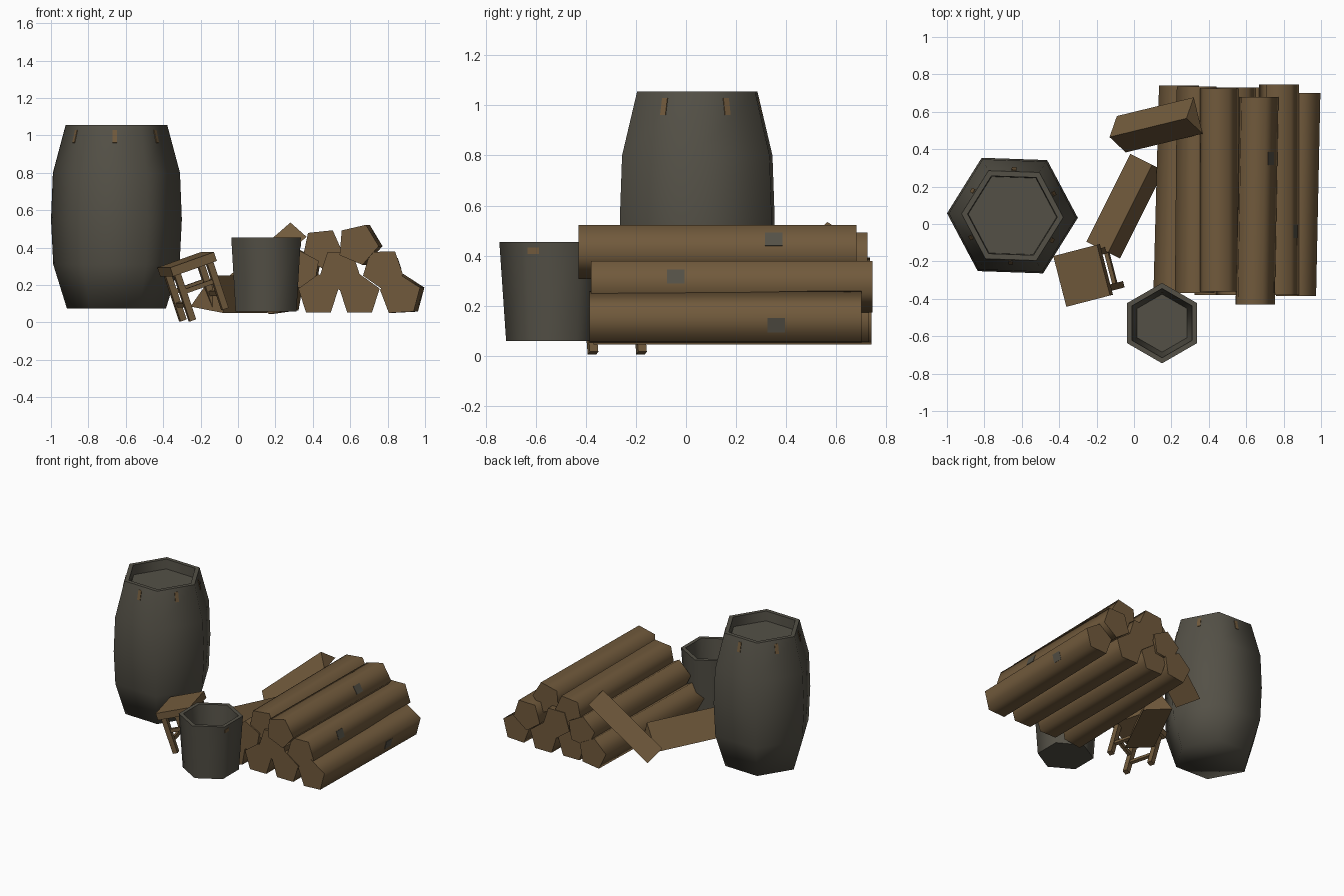
import bpy
from math import sin, cos, radians
from mathutils import Vector, Matrix

cube = bpy.data.objects.get("Cube")
if cube:
    bpy.data.objects.remove(cube)


def material(name, rgb):
    m = bpy.data.materials.new(name)
    m.use_nodes = True
    m.diffuse_color = (*rgb, 1)
    m.node_tree.nodes["Principled BSDF"].inputs["Base Color"].default_value = (*rgb, 1)
    return m


WOOD = material("brown wood", (0.165, 0.102, 0.045))
GREY = material("weathered grey", (0.088, 0.081, 0.062))


def loft(name, rings, mat, smooth=None):
    """Skin a list of equal rings and cap both ends."""
    n = len(rings[0])
    verts = [v for ring in rings for v in ring]
    faces = [(k * n + i, k * n + (i + 1) % n, (k + 1) * n + (i + 1) % n, (k + 1) * n + i)
             for k in range(len(rings) - 1) for i in range(n)]
    faces += [tuple(reversed(range(n))), tuple(range(len(verts) - n, len(verts)))]
    mesh = bpy.data.meshes.new(name)
    mesh.from_pydata(verts, [], faces)
    mesh.materials.append(mat)
    ob = bpy.data.objects.new(name, mesh)
    bpy.context.collection.objects.link(ob)
    bpy.ops.object.select_all(action="DESELECT")
    ob.select_set(True)
    bpy.context.view_layer.objects.active = ob
    bpy.ops.object.mode_set(mode="EDIT")
    bpy.ops.mesh.select_all(action="SELECT")
    bpy.ops.mesh.normals_make_consistent(inside=False)
    bpy.ops.object.mode_set(mode="OBJECT")
    if smooth:
        bpy.ops.object.shade_smooth_by_angle(angle=radians(smooth))
    return ob


def vessel(name, x, y, turn, profile):
    """Six-sided open container from (height, radius) pairs."""
    angles = [radians(turn + 60 * i) for i in range(6)]
    rings = [[Vector((x + r * cos(a), y + r * sin(a), z)) for a in angles] for z, r in profile]
    return loft(name, rings, GREY, 75)


def box(name, size, matrix, mat):
    sx, sy, sz = (s / 2 for s in size)
    rings = [[matrix @ Vector((x, y, z)) for x, y in ((-sx, -sy), (sx, -sy), (sx, sy), (-sx, sy))]
             for z in (-sz, sz)]
    return loft(name, rings, mat)


def prism(name, start, end, section):
    """Sweep a (sideways, up) section between two points."""
    start, end = Vector(start), Vector(end)
    axis = (end - start).normalized()
    side = Vector((0, 0, 1)).cross(axis).normalized()
    up = axis.cross(side)
    return loft(name, [[p + side * u + up * w for u, w in section] for p in (start, end)], WOOD)


# Barrel and bucket with sunken insides
BX, BY = -0.65, 0.045
vessel("barrel", BX, BY, -2, [(0.075, 0.265), (0.31, 0.338), (0.55, 0.35), (0.8, 0.34),
                              (1.055, 0.272), (1.055, 0.24), (0.985, 0.236)])
vessel("bucket", 0.15, -0.53, 30, [(0.06, 0.188), (0.455, 0.215), (0.455, 0.185), (0.1, 0.155)])

# Wood patches near the barrel rim, one per stave face
for i in range(6):
    place = (Matrix.Translation((BX, BY, 0)) @ Matrix.Rotation(radians(28 + 60 * i), 4, "Z")
             @ Matrix.Translation((0.25, 0, 0.995)) @ Matrix.Rotation(radians(-13), 4, "Y"))
    box("barrel_patch", (0.006, 0.025, 0.07), place, WOOD)
box("bucket_patch", (0.006, 0.045, 0.025), Matrix.Translation((0.335, -0.61, 0.42)), WOOD)

# Stack of five-sided logs: x, z, turn, front y, back y, drift in x towards the back
LOGS = [
    (0.215, 0.146, 98, -0.37, 0.74, 0.03),
    (0.43, 0.146, 90, -0.38, 0.72, 0.0),
    (0.65, 0.146, 90, -0.38, 0.73, 0.0),
    (0.868, 0.146, 93, -0.385, 0.70, 0.023),
    (0.33, 0.28, 98, -0.37, 0.735, 0.01),
    (0.545, 0.285, 54, -0.38, 0.73, 0.0),
    (0.775, 0.287, 55, -0.38, 0.745, 0.0),
    (0.45, 0.395, 60, -0.36, 0.725, 0.0),
    (0.64, 0.418, 67, -0.43, 0.68, 0.02),
]
for x, z, turn, front, back, drift in LOGS:
    angles = [radians(turn + 72 * i) for i in range(5)]
    r = 0.113
    loft("log", [[Vector((x + dx + r * cos(a), y, z + r * sin(a))) for a in angles]
                 for y, dx in ((front, 0), (back, drift))], WOOD, 75)


def log_patch(index, y, face):
    """Thin grey knot on one long face of a log."""
    x, z, turn, front, back, drift = LOGS[index]
    x += drift * (y - front) / (back - front)
    place = (Matrix.Translation((x, y, z)) @ Matrix.Rotation(-radians(turn + face), 4, "Y")
             @ Matrix.Translation((0.0915, 0, 0)))
    box("log_knot", (0.004, 0.07, 0.06), place, GREY)


log_patch(8, 0.35, -36)
log_patch(3, 0.36, -108)
log_patch(6, -0.04, -36)

# Split logs leaning on the stack
prism("leaning_split_log", (-0.068, 0.48, 0.10), (0.343, 0.58, 0.458),
      [(-0.1, 0), (0.1, 0), (0, 0.1)])
prism("lower_split_log", (-0.165, -0.14, 0.07), (0.07, 0.33, 0.07),
      [(0.1, 0.015), (-0.1, -0.02), (-0.03, 0.18)])

# Tipped stool, built in its own frame with the seat top at the origin
STOOL = (Matrix.Translation((-0.28, -0.277, 0.335)) @ Matrix.Rotation(radians(14.5), 4, "Z")
         @ Matrix.Rotation(radians(-19), 4, "Y"))


def stool_part(name, size, at):
    box(name, size, STOOL @ Matrix.Translation(at), WOOD)


stool_part("stool_seat", (0.255, 0.28, 0.05), (0, 0, -0.025))
for sx in (-1, 1):
    for sy in (-1, 1):
        stool_part("stool_leg", (0.035, 0.035, 0.265), (sx * 0.095, sy * 0.1, -0.1775))
    stool_part("stool_side_rail", (0.022, 0.18, 0.025), (sx * 0.095, 0, -0.22))
    stool_part("stool_cross_rail", (0.17, 0.022, 0.025), (0, sx * 0.1, -0.15))
